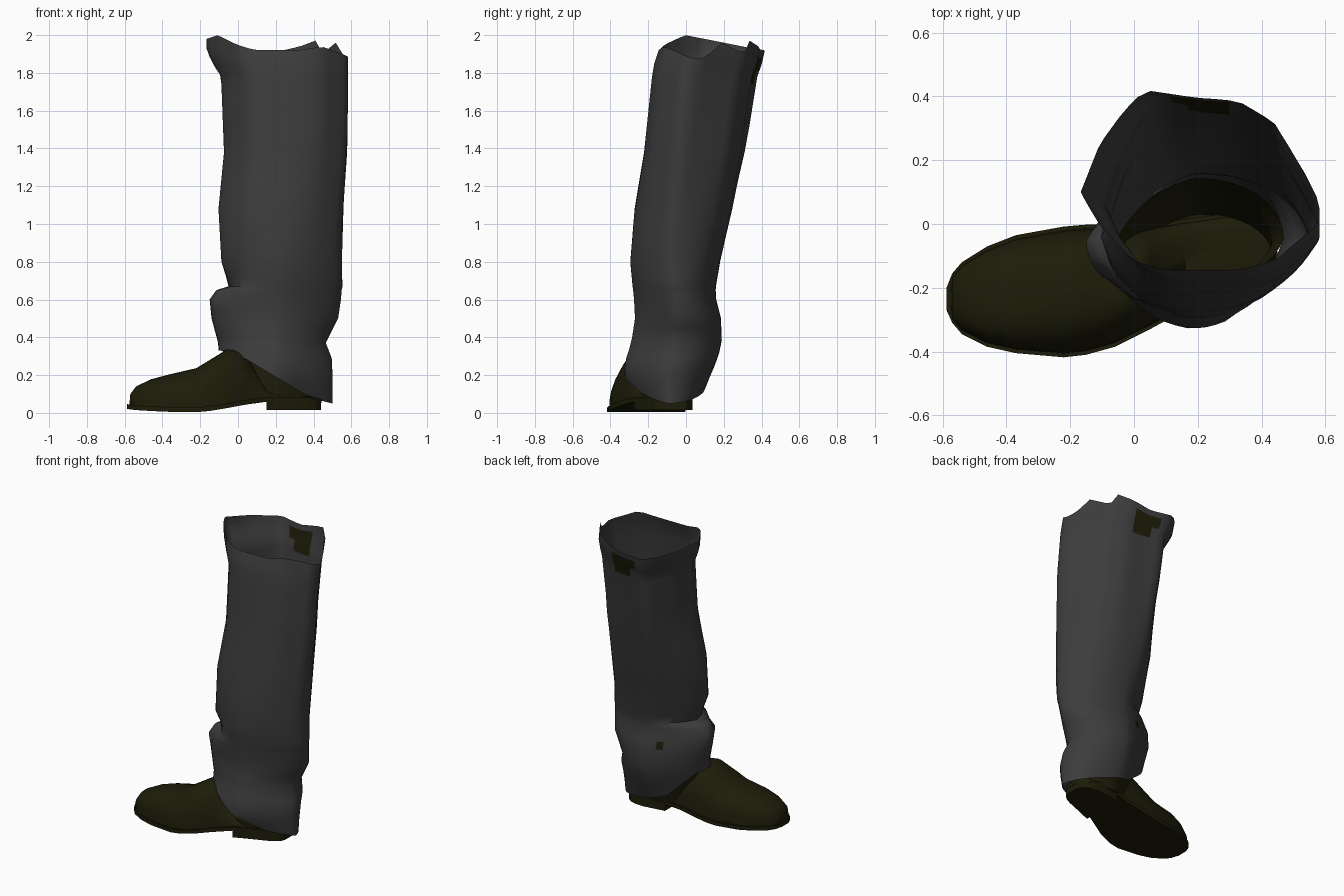
import bpy, math

if "Cube" in bpy.data.objects:
    bpy.data.objects.remove(bpy.data.objects["Cube"])

def material(name, rgb):
    m = bpy.data.materials.new(name)
    m.diffuse_color = (*rgb, 1)
    m.use_nodes = True
    m.node_tree.nodes["Principled BSDF"].inputs["Base Color"].default_value = m.diffuse_color
    return m

GREY = material("dark grey cloth", (0.045, 0.045, 0.045))
OLIVE = material("dark olive leather", (0.0125, 0.0120, 0.0028))

def lerp(table, t, k=1):
    """Column k of a sorted table, linearly interpolated at t."""
    if t <= table[0][0]:
        return table[0][k]
    for a, b in zip(table, table[1:]):
        if t <= b[0]:
            return a[k] + (b[k] - a[k]) * (t - a[0]) / (b[0] - a[0])
    return table[-1][k]

def loft(name, rings, mats, caps=(False, False), angle=40):
    n = len(rings[0])
    verts = [p for r in rings for p in r]
    faces = [(i * n + j, i * n + (j + 1) % n, (i + 1) * n + (j + 1) % n, (i + 1) * n + j)
             for i in range(len(rings) - 1) for j in range(n)]
    if caps[0]:
        faces.append(tuple(reversed(range(n))))
    if caps[1]:
        faces.append(tuple(range(len(verts) - n, len(verts))))
    me = bpy.data.meshes.new(name)
    me.from_pydata(verts, [], faces)
    ob = bpy.data.objects.new(name, me)
    bpy.context.collection.objects.link(ob)
    for m in mats:
        me.materials.append(m)
    bpy.ops.object.select_all(action='DESELECT')
    ob.select_set(True)
    bpy.context.view_layer.objects.active = ob
    bpy.ops.object.mode_set(mode='EDIT')
    bpy.ops.mesh.select_all(action='SELECT')
    bpy.ops.mesh.normals_make_consistent(inside=False)
    bpy.ops.object.mode_set(mode='OBJECT')
    bpy.ops.object.shade_smooth_by_angle(angle=math.radians(angle))
    return ob

def power(v, e):
    return math.copysign(abs(v) ** e, v)

def fit(c, s, x0, x1, y0, y1, cx):
    """Place a point of the unit outline inside the given extents."""
    cy = (y0 + y1) / 2
    return cx + c * ((x1 - cx) if c > 0 else (cx - x0)), cy + s * (y1 - y0) / 2

def flat_oval(a):
    """Unit circle flattened on the front right and back left diagonals."""
    c, s = math.cos(a), math.sin(a)
    e = 1.4 if c * s < 0 else 1.0
    return power(c, e), power(s, e)

# Trouser leg: height, then x and y extents
LEG = [(0.05, -0.10, 0.50, -0.25, 0.07), (0.20, -0.10, 0.50, -0.33, 0.13),
       (0.28, -0.10, 0.50, -0.32, 0.165), (0.37, -0.105, 0.465, -0.29, 0.19),
       (0.50, -0.14, 0.53, -0.27, 0.185), (0.60, -0.15, 0.545, -0.275, 0.16),
       (0.65, -0.115, 0.55, -0.28, 0.158), (0.67, -0.055, 0.555, -0.283, 0.16),
       (0.80, -0.09, 0.555, -0.295, 0.185), (1.08, -0.105, 0.565, -0.272, 0.255),
       (1.38, -0.075, 0.58, -0.222, 0.316), (1.78, -0.09, 0.582, -0.18, 0.38),
       (1.85, -0.135, 0.582, -0.168, 0.405), (1.92, -0.168, 0.582, -0.145, 0.42)]
# Unit outline of the angular top opening, anticlockwise from the right
TOP = [(1, -0.2), (0.62, 0.64), (0.32, 0.875), (-0.03, 0.92), (-0.47, 1), (-0.65, 0.75),
       (-0.84, 0.4), (-1, -0.14), (-0.84, -0.5), (-0.57, -0.89), (-0.3, -1), (0.3, -1),
       (0.62, -0.9), (1, -0.45)]
TOP_A = sorted((math.degrees(math.atan2(v, u)) % 360, u, v) for u, v in TOP)
TOP_A = [(TOP_A[-1][0] - 360, *TOP_A[-1][1:])] + TOP_A + [(TOP_A[0][0] + 360, *TOP_A[0][1:])]
# Hem height by x, on the front and on the back
HEM_F = [(-0.05, 0.33), (0.05, 0.28), (0.20, 0.19), (0.35, 0.10), (0.50, 0.05)]
HEM_B = [(-0.08, 0.33), (0.0, 0.25), (0.10, 0.15), (0.25, 0.11), (0.50, 0.05)]
# Rim height by angle
RIM = [(0, 1.90), (15, 1.96), (44, 1.90), (50, 1.975), (70, 1.94), (92, 1.91), (115, 1.92),
       (131, 1.93), (155, 1.95), (188, 1.98), (211, 2.0), (237, 1.95), (252, 1.92),
       (287, 1.92), (305, 1.94), (335, 1.89), (349, 1.87), (360, 1.90)]
N = 48

def leg_point(a, z):
    w = min(max((z - 0.6) / 0.9, 0), 1)
    deg = math.degrees(a)
    c0, s0 = flat_oval(a)
    c = (1 - w) * c0 + w * lerp(TOP_A, deg, 1)
    s = (1 - w) * s0 + w * lerp(TOP_A, deg, 2)
    return fit(c, s, *(lerp(LEG, z, k) for k in (1, 2, 3, 4)), 0.21)

def leg_ring(height):
    ring = []
    for j in range(N):
        a = 2 * math.pi * j / N
        z = height(a)
        ring.append((*leg_point(a, z), z))
    return ring

def hem_height(a):
    x = leg_point(a, 0.2)[0]
    w = 0.5 + 0.5 * max(-1, min(1, 2 * math.sin(a)))
    return lerp(HEM_F, x) * (1 - w) + lerp(HEM_B, x) * w

rings = [leg_ring(lambda a, t=t: hem_height(a) * (1 - t) + 0.45 * t)
         for t in (0, 0.2, 0.4, 0.6, 0.8, 1)]
rings += [leg_ring(lambda a, z=z: z) for z in (
    0.5, 0.55, 0.6, 0.635, 0.65, 0.67, 0.72, 0.8, 0.92, 1.08, 1.23, 1.38, 1.52, 1.66, 1.74)]
rings += [leg_ring(lambda a, t=t: 1.74 + (lerp(RIM, math.degrees(a)) - 1.74) * t)
          for t in (0.2, 0.4, 0.6, 0.8, 1)]
# Diagonal fold above the ankle bulge on the front
for ring in rings:
    for j, (x, y, z) in enumerate(ring):
        d = abs(z - (0.67 + 1.3 * (x + 0.05)))
        if y < -0.05 and -0.1 < x < 0.1 and d < 0.08:
            ring[j] = (x + 0.008, y + 0.02 * (1 - d / 0.08), z)
leg = loft("trouser_leg", rings, [GREY, OLIVE], angle=50)
# Leather coloured patch at the rim and a small spot at the ankle
for f in leg.data.polygons:
    c = f.center
    low = 0.17 < c.x < 0.28 and 1.74 < c.z < 1.85
    high = 0.11 < c.x < 0.28 and 1.80 < c.z < 1.88
    spot = 0.08 < c.x < 0.125 and c.y > 0.1 and 0.5 < c.z < 0.55
    if (c.y > 0.3 and (low or high)) or spot:
        f.material_index = 1

# Shoe plan: x, right edge y, left edge y, sole underside z, upper height
SHOE = [(-0.588, -0.27, -0.20, 0.022, 0.055), (-0.57, -0.31, -0.155, 0.018, 0.10),
        (-0.54, -0.345, -0.12, 0.015, 0.14), (-0.46, -0.385, -0.07, 0.010, 0.178),
        (-0.37, -0.405, -0.035, 0.006, 0.202), (-0.22, -0.418, -0.008, 0.004, 0.237),
        (-0.15, -0.41, -0.002, 0.010, 0.28), (-0.06, -0.385, 0.0, 0.025, 0.335),
        (0.02, -0.345, 0.0, 0.040, 0.335), (0.05, -0.33, 0.0, 0.045, 0.30),
        (0.16, -0.27, 0.015, 0.060, 0.12), (0.30, -0.215, 0.035, 0.060, 0.10),
        (0.39, -0.18, 0.03, 0.055, 0.09), (0.43, -0.145, 0.0, 0.052, 0.085),
        (0.442, -0.11, -0.03, 0.052, 0.082)]

def sole_ring(x, y0, y1, z, h):
    return [(x, y0, z), (x, y1, z), (x, y1, z + 0.025), (x, y0, z + 0.025)]

def upper_ring(x, y0, y1, z, h, n=18):
    cy, w, base = (y0 + y1) / 2, (y1 - y0) / 2 - 0.012, z + 0.02
    e = 0.6 if x < -0.3 else 0.8
    x = max(min(x, 0.43), -0.574)
    return [(x, cy - power(math.cos(math.pi * i / n), 0.85) * w,
             base + abs(math.sin(math.pi * i / n)) ** e * max(h - base, 0.01))
            for i in range(n + 1)]

loft("sole", [sole_ring(*s) for s in SHOE], [OLIVE], (True, True), 30)
loft("shoe_upper", [upper_ring(*s) for s in SHOE], [OLIVE], (True, True), 50)

# Heel block follows the back of the sole
heel = []
for x in (0.15, 0.22, 0.30, 0.36, 0.40, 0.43, 0.44):
    y0, y1 = lerp(SHOE, x, 1), lerp(SHOE, x, 2)
    heel.append([(x, y0, 0.014), (x, y1, 0.014), (x, y1, 0.075), (x, y0, 0.075)])
loft("heel", heel, [OLIVE], (True, True), 30)

# Boot shaft inside the trouser leg: height and x, y extents
SHAFT = [(0.07, 0.0, 0.43, -0.23, 0.03), (0.18, -0.02, 0.45, -0.24, 0.06),
         (0.30, -0.04, 0.43, -0.24, 0.11), (0.42, -0.065, 0.44, -0.235, 0.145),
         (0.55, -0.07, 0.47, -0.235, 0.145)]
shaft = []
for z, *ext in SHAFT:
    shaft.append([(*fit(*flat_oval(math.pi * j / 16), *ext, 0.2), z) for j in range(32)])
loft("boot_shaft", shaft, [OLIVE], (True, False), angle=60)
